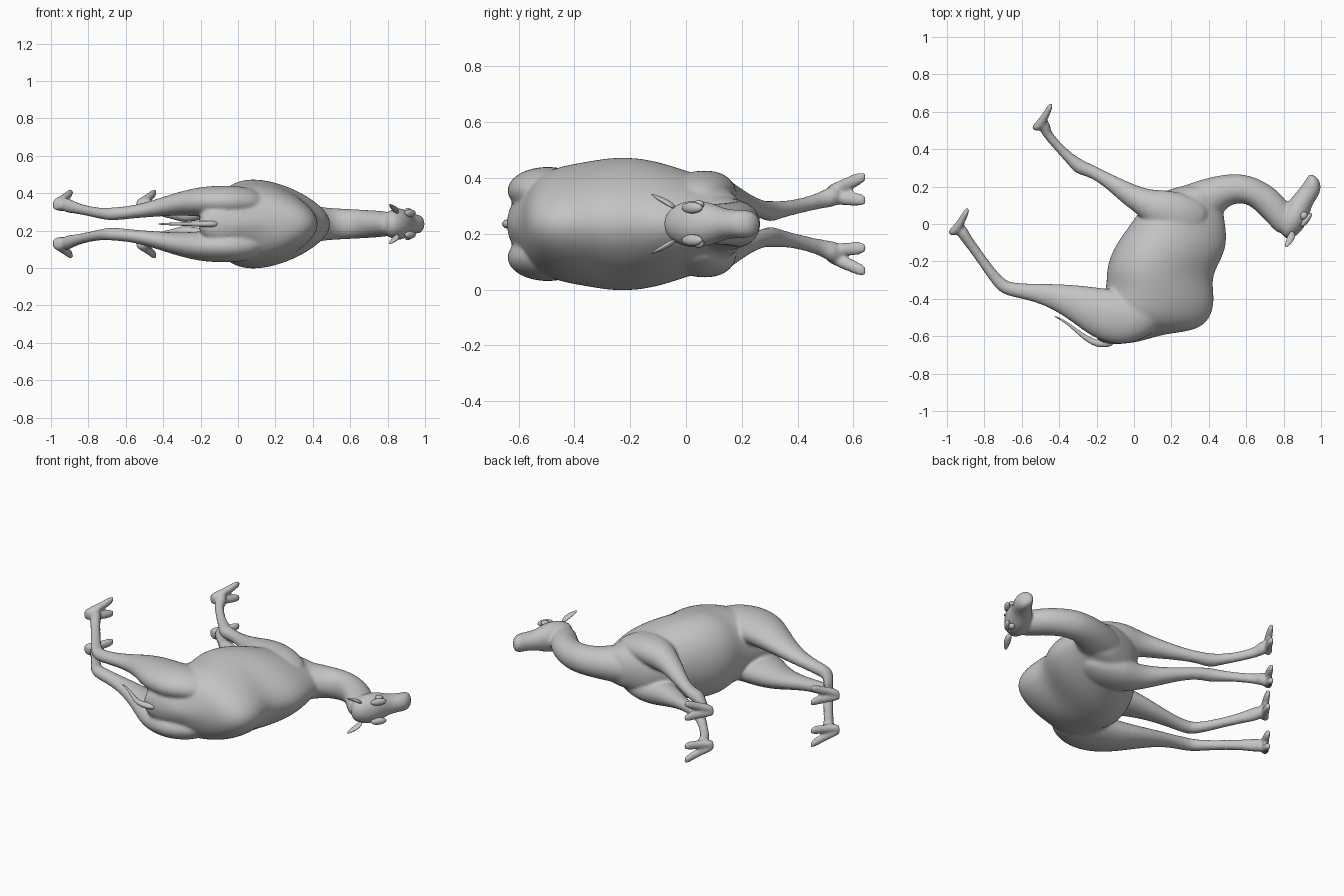
import bpy, bmesh, math
from mathutils import Vector, Matrix

cube = bpy.data.objects.get("Cube")
if cube:
    bpy.data.objects.remove(cube)

MID = 0.235                     # height of the animal's symmetry plane (it lies on its side)
FWD, UP = Vector((0.6, 0.8)), Vector((0.8, -0.6))   # the animal's own directions

hide = bpy.data.materials.new("plain_grey_hide")
hide.use_nodes = True
hide.diffuse_color = (0.55, 0.55, 0.55, 1)
hide.node_tree.nodes["Principled BSDF"].inputs["Base Color"].default_value = (0.55, 0.55, 0.55, 1)


def tube(bm, sections, side=1, egg=0.0, n=14):
    """Loft through rings: edge point, opposite edge point, sideways offset, half width."""
    rings = []
    for x0, y0, x1, y1, off, w in sections:
        a, b = Vector((x0, y0)), Vector((x1, y1))
        ring = []
        for i in range(n):
            t = 2 * math.pi * i / n
            p = (a + b) / 2 + (a - b) / 2 * math.cos(t)
            z = MID + side * off + w * math.sin(t) * (1 + egg * math.cos(t))
            ring.append(bm.verts.new((p.x, p.y, z)))
        rings.append(ring)
    for r, q in zip(rings, rings[1:]):
        for i in range(n):
            j = (i + 1) % n
            bm.faces.new((r[i], r[j], q[j], q[i]))
    bm.faces.new(rings[0])
    bm.faces.new(rings[-1])


def finish(bm, name, levels=2):
    bmesh.ops.recalc_face_normals(bm, faces=bm.faces)
    me = bpy.data.meshes.new(name)
    bm.to_mesh(me)
    bm.free()
    me.materials.append(hide)
    me.polygons.foreach_set("use_smooth", [True] * len(me.polygons))
    ob = bpy.data.objects.new(name, me)
    bpy.context.collection.objects.link(ob)
    if levels:
        sub = ob.modifiers.new("round", "SUBSURF")
        sub.levels = sub.render_levels = levels
    return ob


# Trunk with hump and withers, from rump to chest: belly edge, back edge
trunk = [
    (-0.19, -0.65, 0.01, -0.64, 0, 0.05), (-0.22, -0.57, 0.16, -0.585, 0, 0.13),
    (-0.20, -0.47, 0.33, -0.575, 0, 0.18), (-0.17, -0.40, 0.415, -0.51, 0, 0.205),
    (-0.148, -0.32, 0.437, -0.40, 0, 0.22), (-0.152, -0.24, 0.415, -0.29, 0, 0.236),
    (-0.115, -0.13, 0.465, -0.20, 0, 0.232), (-0.05, -0.04, 0.502, -0.11, 0, 0.21),
    (0.02, 0.06, 0.492, 0.0, 0, 0.175), (0.10, 0.16, 0.475, 0.08, 0, 0.14),
    (0.23, 0.197, 0.50, 0.10, 0, 0.105), (0.33, 0.225, 0.53, 0.11, 0, 0.09)]
# Curved neck: throat edge, nape edge
neck = [
    (0.16, 0.17, 0.46, 0.02, 0, 0.11), (0.24, 0.198, 0.49, 0.08, 0, 0.105),
    (0.35, 0.238, 0.54, 0.108, 0, 0.092), (0.46, 0.265, 0.585, 0.11, 0, 0.086),
    (0.585, 0.275, 0.62, 0.095, 0, 0.082), (0.70, 0.23, 0.65, 0.07, 0, 0.078),
    (0.775, 0.175, 0.695, 0.025, 0, 0.074), (0.825, 0.115, 0.745, -0.03, 0, 0.07),
    (0.86, 0.06, 0.79, -0.07, 0, 0.06)]
# Head from crown to lips: jaw edge, brow edge
head = [
    (0.775, -0.03, 0.81, -0.09, 0, 0.045), (0.772, 0.03, 0.87, -0.07, 0, 0.08),
    (0.80, 0.09, 0.92, -0.01, 0, 0.09), (0.835, 0.135, 0.938, 0.045, 0, 0.078),
    (0.87, 0.175, 0.952, 0.10, 0, 0.056), (0.90, 0.212, 0.988, 0.15, 0, 0.052),
    (0.922, 0.247, 1.003, 0.19, 0, 0.054), (0.942, 0.276, 0.992, 0.242, 0, 0.036)]
# Hind leg from hip to ankle: rear edge, front edge
hind_leg = [
    (0.13, -0.56, 0.20, -0.42, 0.11, 0.03), (0.05, -0.62, 0.12, -0.37, 0.12, 0.075),
    (-0.08, -0.658, 0.0, -0.35, 0.12, 0.09), (-0.22, -0.615, -0.14, -0.345, 0.12, 0.085),
    (-0.33, -0.525, -0.28, -0.325, 0.112, 0.066), (-0.45, -0.447, -0.43, -0.318, 0.085, 0.047),
    (-0.57, -0.405, -0.56, -0.318, 0.063, 0.034), (-0.685, -0.385, -0.65, -0.313, 0.053, 0.037),
    (-0.738, -0.35, -0.69, -0.30, 0.054, 0.032), (-0.802, -0.257, -0.758, -0.223, 0.065, 0.027),
    (-0.89, -0.13, -0.843, -0.103, 0.085, 0.03), (-0.947, -0.062, -0.88, -0.05, 0.10, 0.042),
    (-0.96, -0.02, -0.90, 0.0, 0.105, 0.032)]
# Front leg from shoulder to ankle
front_leg = [
    (0.33, -0.10, 0.42, 0.06, 0.10, 0.03), (0.22, -0.10, 0.34, 0.14, 0.115, 0.072),
    (0.10, -0.03, 0.20, 0.188, 0.115, 0.085), (0.02, 0.05, 0.09, 0.178, 0.105, 0.07),
    (-0.07, 0.115, -0.03, 0.226, 0.085, 0.05), (-0.15, 0.193, -0.11, 0.262, 0.065, 0.038),
    (-0.24, 0.253, -0.20, 0.308, 0.05, 0.032), (-0.31, 0.265, -0.263, 0.337, 0.045, 0.04),
    (-0.347, 0.31, -0.30, 0.357, 0.05, 0.032), (-0.412, 0.383, -0.373, 0.412, 0.062, 0.027),
    (-0.492, 0.473, -0.45, 0.502, 0.085, 0.03), (-0.507, 0.512, -0.443, 0.525, 0.10, 0.042),
    (-0.52, 0.545, -0.463, 0.56, 0.10, 0.032)]
# Toe: distance along sole, sole lift, thickness, half width
toe_shape = [(0, 0.006, 0.025, 0.014), (0.015, 0.0, 0.05, 0.025), (0.06, 0.004, 0.05, 0.024),
             (0.11, 0.004, 0.04, 0.026), (0.15, 0.0, 0.034, 0.027), (0.175, 0.004, 0.016, 0.014)]


def toe(bm, heel, side, start, end):
    secs = []
    for d, lift, h, w in toe_shape:
        a = Vector(heel) + FWD * d + UP * lift
        b = a + UP * h
        secs.append((a.x, a.y, b.x, b.y, start + (end - start) * d / 0.175, w))
    tube(bm, secs, side, n=10)


# One continuous skin: trunk, neck, head, legs and split feet fused together
bm = bmesh.new()
tube(bm, trunk, egg=0.28, n=20)
tube(bm, neck)
tube(bm, head)
for side in (1, -1):
    for leg, heel in ((hind_leg, (-1.0, -0.045)), (front_leg, (-0.553, 0.515))):
        tube(bm, leg, side)
        toe(bm, heel, side, 0.11, 0.172)
        toe(bm, heel, side, 0.095, 0.085)
body = finish(bm, "body")
fuse = body.modifiers.new("fuse", "REMESH")
fuse.mode = 'VOXEL'
fuse.voxel_size = 0.009
fuse.use_smooth_shade = True
soft = body.modifiers.new("soften", "SMOOTH")
soft.factor, soft.iterations = 0.5, 5

# Tail
bm = bmesh.new()
tube(bm, [(-0.10, -0.655, -0.10, -0.60, 0, 0.02), (-0.19, -0.668, -0.18, -0.625, 0, 0.018),
          (-0.26, -0.63, -0.24, -0.605, 0, 0.013), (-0.33, -0.562, -0.32, -0.548, 0, 0.009),
          (-0.39, -0.515, -0.383, -0.505, 0, 0.007), (-0.43, -0.494, -0.427, -0.489, 0, 0.003)], n=8)
finish(bm, "tail")

for side, label in ((1, "upper"), (-1, "lower")):
    # Pointed ear
    bm = bmesh.new()
    tube(bm, [(0.84, -0.03, 0.865, -0.05, 0.06, 0.012), (0.818, -0.065, 0.862, -0.08, 0.08, 0.012),
              (0.808, -0.095, 0.84, -0.108, 0.094, 0.009),
              (0.807, -0.124, 0.814, -0.127, 0.107, 0.002)], side, n=8)
    finish(bm, "ear_" + label)
    # Brow ridge and eyeball
    for name, loc, size in (("brow_", (0.921, 0.022, 0.058), (0.045, 0.016, 0.02)),
                            ("eye_", (0.908, 0.045, 0.07), (0.022, 0.018, 0.016))):
        bm = bmesh.new()
        x, y, off = loc
        place = (Matrix.Translation((x, y, MID + side * off))
                 @ Matrix.Rotation(math.atan2(0.8, 0.6), 4, 'Z') @ Matrix.Diagonal((*size, 1)))
        bmesh.ops.create_uvsphere(bm, u_segments=20, v_segments=12, radius=1, matrix=place)
        finish(bm, name + label, 0)
